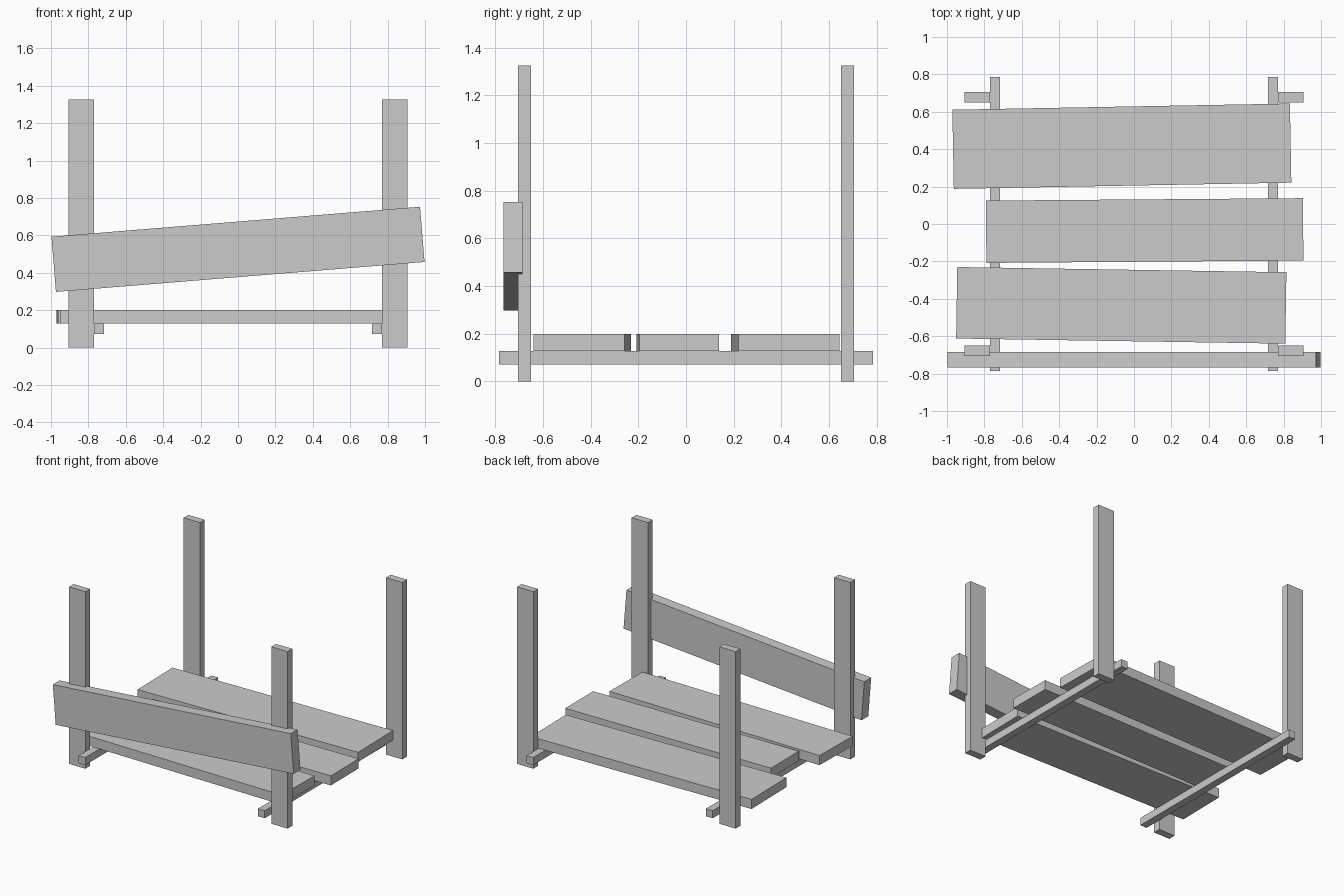
import bpy
from math import radians
from mathutils import Matrix, Vector

if "Cube" in bpy.data.objects:
    bpy.data.objects.remove(bpy.data.objects["Cube"])


def box(name, center, size, angle=0.0, axis='Z'):
    """Box of given size, turned about one axis through its centre."""
    bpy.ops.mesh.primitive_cube_add(size=1)
    ob = bpy.context.object
    ob.name = name
    ob.data.transform(Matrix.Diagonal(Vector((*size, 1))))
    ob.location = center
    ob.rotation_euler['XYZ'.index(axis)] = radians(angle)
    return ob


for sx, side in ((-1, "left"), (1, "right")):
    # Corner posts
    for sy, end in ((-1, "front"), (1, "back")):
        box(f"{end}_{side}_post", (sx * 0.838, sy * 0.678, 0.6625),
            (0.135, 0.055, 1.325))
    # Rails under the shelf, inside the posts
    box(f"{side}_rail", (sx * 0.743, 0, 0.1), (0.055, 1.57, 0.057))

# Uneven shelf planks: centre x, centre y, length, width, angle
planks = {
    "front_plank": (-0.068, -0.435, 1.76, 0.382, -0.9),
    "middle_plank": (0.057, -0.035, 1.695, 0.333, 0.44),
    "back_plank": (-0.065, 0.416, 1.805, 0.423, 1.05),
}
for name, (x, y, length, width, angle) in planks.items():
    box(name, (x, y, 0.164), (length, width, 0.072), angle)

# Tilted board across the front posts
box("front_board", (0, -0.726, 0.525), (1.977, 0.081, 0.296), -4.64, 'Y')
